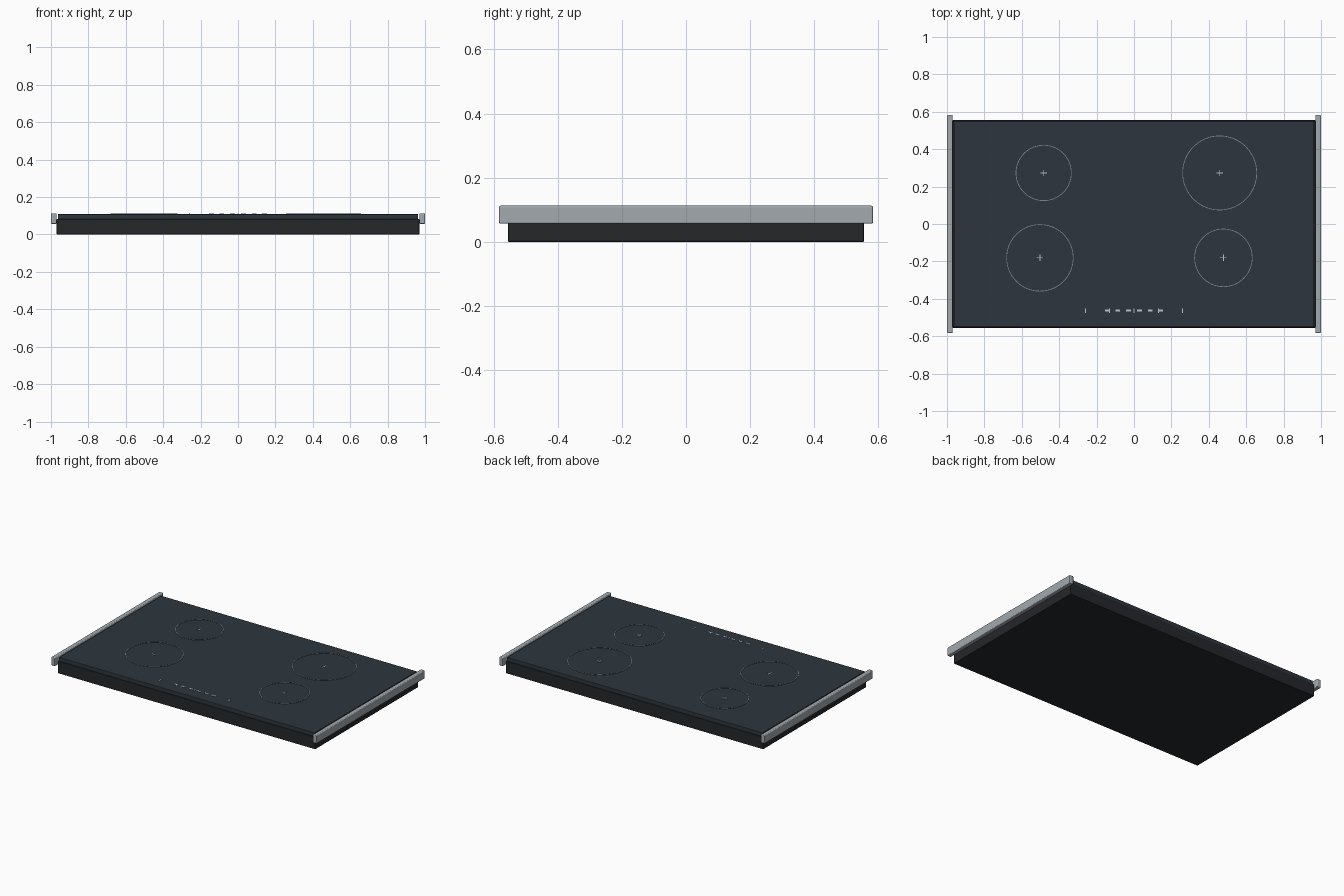
import bpy, bmesh, math

if "Cube" in bpy.data.objects:
    bpy.data.objects.remove(bpy.data.objects["Cube"])


def material(name, rgb):
    m = bpy.data.materials.new(name)
    m.diffuse_color = (*rgb, 1)
    m.use_nodes = True
    m.node_tree.nodes["Principled BSDF"].inputs["Base Color"].default_value = m.diffuse_color
    return m


BODY = material("dark_metal", (0.018, 0.02, 0.023))
GLASS = material("black_glass", (0.026, 0.036, 0.047))
STEEL = material("brushed_steel", (0.36, 0.40, 0.43))
PRINT = material("ring_print", (0.20, 0.24, 0.25))
MARK = material("control_print", (0.48, 0.60, 0.62))


def finish(bm, name, mat):
    me = bpy.data.meshes.new(name)
    bm.to_mesh(me)
    bm.free()
    ob = bpy.data.objects.new(name, me)
    bpy.context.collection.objects.link(ob)
    me.materials.append(mat)
    return ob


def box(name, x, y, z, mat, bevel=0.0, segments=2):
    """Box from (min, max) ranges with an optional edge bevel."""
    bm = bmesh.new()
    bmesh.ops.create_cube(bm, size=1)
    for v in bm.verts:
        v.co = [(r[0] + r[1]) / 2 + c * (r[1] - r[0]) for c, r in zip(v.co, (x, y, z))]
    ob = finish(bm, name, mat)
    if bevel:
        mod = ob.modifiers.new("bevel", 'BEVEL')
        mod.width, mod.segments = bevel, segments
    return ob


def ring(name, cx, cy, r, z0, z1, mat, width=0.004, n=96):
    """Thin raised annulus swept from a rectangular section."""
    bm = bmesh.new()
    section = [(r - width, z0), (r, z0), (r, z1), (r - width, z1)]
    loops = []
    for i in range(n):
        a = 2 * math.pi * i / n
        loops.append([bm.verts.new((cx + q * math.cos(a), cy + q * math.sin(a), z))
                      for q, z in section])
    for i in range(n):
        p, q = loops[i], loops[(i + 1) % n]
        for j in range(4):
            k = (j + 1) % 4
            bm.faces.new((p[j], q[j], q[k], p[k]))
    bmesh.ops.recalc_face_normals(bm, faces=bm.faces)
    return finish(bm, name, mat)


def mark(name, cx, cy, w, h, mat):
    return box(name, (cx - w / 2, cx + w / 2), (cy - h / 2, cy + h / 2),
               (TOP - 0.002, TOP + 0.002), mat)


TOP = 0.109

# Lower housing and glass plate
box("housing", (-0.97, 0.97), (-0.555, 0.555), (0, 0.082), BODY, 0.004)
box("glass_top", (-0.962, 0.962), (-0.549, 0.549), (0.08, TOP), GLASS, 0.003)

# Side trim rails
for side, s in (("left", -1), ("right", 1)):
    box(side + "_rail", tuple(sorted((s * 0.97, s * 1.0))), (-0.583, 0.583),
        (0.057, 0.113), STEEL, 0.005, 3)

# Cooking zones: ring outline and centre cross
zones = {
    "back_left": (-0.483, 0.273, 0.15),
    "back_right": (0.458, 0.273, 0.20),
    "front_left": (-0.503, -0.181, 0.18),
    "front_right": (0.478, -0.181, 0.156),
}
for name, (x, y, r) in zones.items():
    ring(name + "_ring", x, y, r, TOP - 0.002, TOP + 0.003, PRINT)
    mark(name + "_cross_h", x, y, 0.034, 0.004, MARK)
    mark(name + "_cross_v", x, y, 0.004, 0.034, MARK)

# Touch control marks along the front edge
for i, x in enumerate((-0.26, -0.132, 0, 0.132, 0.26)):
    mark(f"control_tick_{i}", x, -0.463, 0.005, 0.024, MARK)
for i, x in enumerate((-0.143, -0.087, -0.029, 0.029, 0.087, 0.143)):
    mark(f"control_dash_{i}", x, -0.463, 0.026, 0.01, MARK)
